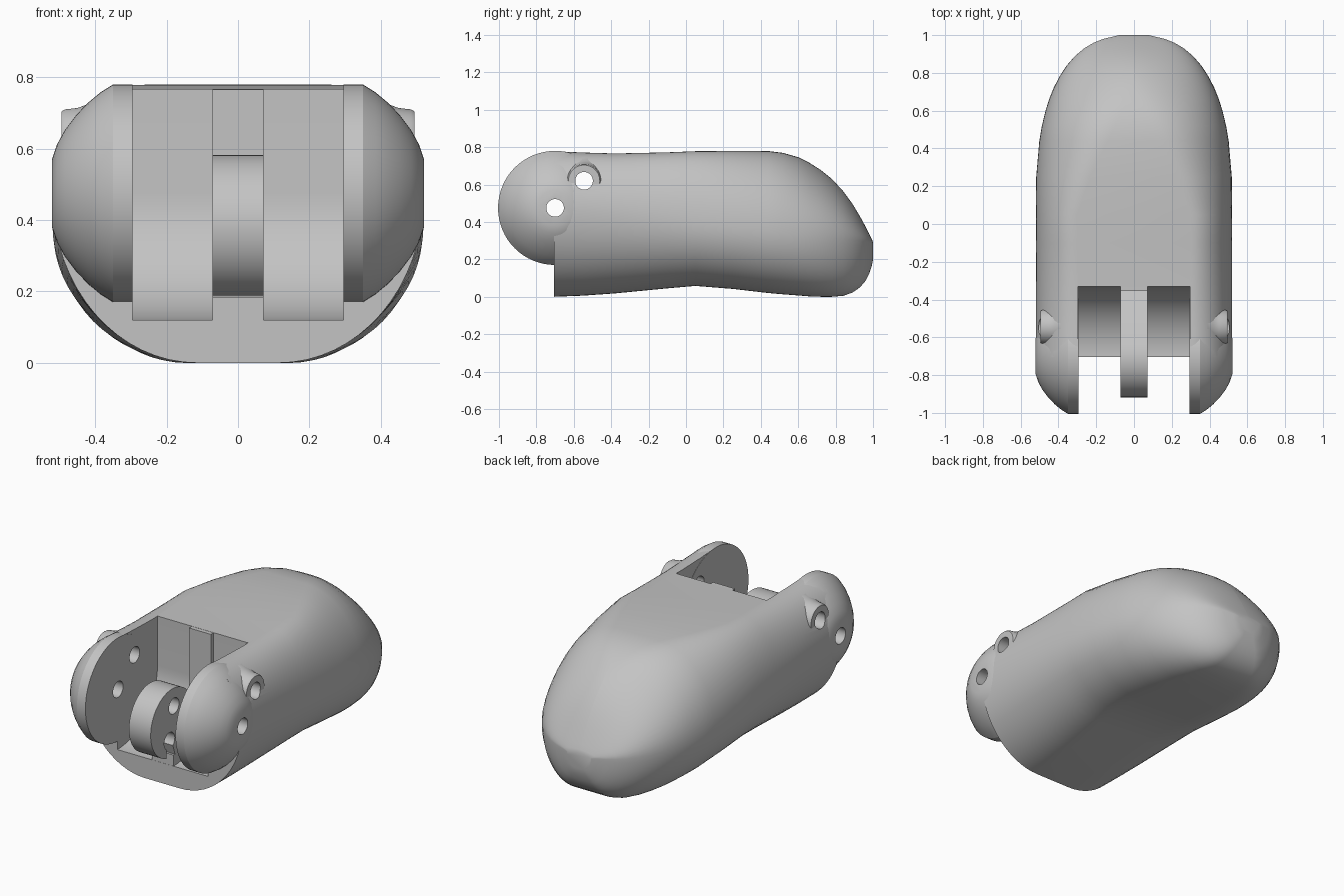
import bpy, bmesh, math

cube = bpy.data.objects.get("Cube")
if cube:
    bpy.data.objects.remove(cube, do_unlink=True)

GREY = (0.55, 0.55, 0.55, 1)
mat = bpy.data.materials.new("plain grey")
mat.use_nodes = True
mat.diffuse_color = GREY
mat.node_tree.nodes["Principled BSDF"].inputs["Base Color"].default_value = GREY


def loft(name, rings):
    """Skin equal-length rings of points and cap both ends."""
    bm = bmesh.new()
    loops = [[bm.verts.new(p) for p in ring] for ring in rings]
    n = len(loops[0])
    for a, b in zip(loops, loops[1:]):
        for i in range(n):
            j = (i + 1) % n
            bm.faces.new((a[i], a[j], b[j], b[i]))
    bm.faces.new(loops[0])
    bm.faces.new(loops[-1])
    bmesh.ops.recalc_face_normals(bm, faces=bm.faces)
    mesh = bpy.data.meshes.new(name)
    bm.to_mesh(mesh)
    bm.free()
    mesh.materials.append(mat)
    obj = bpy.data.objects.new(name, mesh)
    bpy.context.collection.objects.link(obj)
    return obj


def arc(cy, cz, ry, rz, start, end, steps):
    """Points (y, z) along an elliptical arc, angles in degrees."""
    angles = [math.radians(start + (end - start) * i / steps) for i in range(steps + 1)]
    return [(cy + ry * math.cos(a), cz + rz * math.sin(a)) for a in angles]


def prism(name, profile, half):
    return loft(name, [[(x, y, z) for y, z in profile] for x in (-half, half)])


def turned(name, side, cy, cz, steps):
    """Solid of revolution about the x direction from (x, radius) pairs."""
    return loft(name, [[(side * x, y, z) for y, z in arc(cy, cz, r, r, 0, 360, 64)[:-1]]
                       for x, r in steps])


def ramp(y, start, end):
    return min(1, max(0, (y - start) / (end - start)))


# Shell sections: y, height of widest line, top, bottom
STATIONS = [
    (-0.705, 0.47, 0.778, 0.0), (-0.55, 0.46, 0.771, 0.006), (-0.38, 0.445, 0.766, 0.018),
    (-0.1, 0.41, 0.772, 0.045), (0.05, 0.39, 0.778, 0.058), (0.25, 0.37, 0.78, 0.042),
    (0.44, 0.35, 0.779, 0.02), (0.52, 0.34, 0.769, 0.013), (0.6, 0.33, 0.746, 0.007),
    (0.66, 0.325, 0.716, 0.002), (0.72, 0.32, 0.678, 0.0), (0.78, 0.315, 0.63, 0.0),
    (0.84, 0.31, 0.565, 0.005), (0.89, 0.305, 0.497, 0.022), (0.93, 0.3, 0.43, 0.05),
    (0.96, 0.295, 0.375, 0.085), (0.98, 0.29, 0.336, 0.125), (0.993, 0.285, 0.31, 0.165),
    (1.0, 0.28, 0.292, 0.2)]


def section(y, mid, top, bottom):
    """Flat-topped section with elliptical shoulders and belly."""
    t = max(0, (y - 0.1) / 0.9)
    width = max(0.08, 0.52 * max(0, 1 - t ** 2.5) ** (1 / 2.5))
    flat_top = 0.58 * (1 - ramp(y, 0.1, 0.75))
    flat_belly = 0.22 + 0.13 * ramp(y, -0.7, 0.1)
    # The rear slopes down to a soft rim instead of a vertical side
    slope = 1 + 0.25 * ramp(y, 0.55, 0.95)
    halves = []
    for flat, height, power in ((flat_top, top - mid, slope), (flat_belly, bottom - mid, 1)):
        half = [(width * (flat + (1 - flat) * max(0, dx) ** power), y, mid + height * dz)
                for dx, dz in arc(0, 0, 1, 1, 0, 90, 16)]
        halves.append(half + [(-x, y, z) for x, y, z in reversed(half)])
    # The rim points are shared, so the belly leaves its ends out
    return halves[0] + halves[1][::-1][1:-1]


shell = loft("shell", [section(*s) for s in STATIONS])
parts = [shell]

# Domed hinge ears and the raised pin collars on their sides
HINGE, PIN = (-0.7, 0.475), (-0.545, 0.62)
for side, label in ((1, "left"), (-1, "right")):
    parts.append(turned(label + "_hinge_ear", side, *HINGE,
                        [(0.295, 0.305), (0.35, 0.305), (0.385, 0.283), (0.42, 0.254),
                         (0.455, 0.217), (0.485, 0.177), (0.507, 0.137), (0.521, 0.095)]))
    parts.append(turned(label + "_pin_collar", side, *PIN,
                        [(0.39, 0.125), (0.42, 0.105), (0.45, 0.094), (0.485, 0.09), (0.495, 0.084)]))

# Central tongue with a hooked notch, floor rib and back rib
tongue_profile = ([(-0.704, 0.03), (-0.3, 0.07), (-0.3, 0.766), (-0.355, 0.766),
                   (-0.355, 0.4), (-0.45, 0.435), (-0.53, 0.483)]
                  + arc(-0.718, 0.382, 0.2, 0.2, 50, 255, 32)
                  + arc(-0.742, 0.283, 0.05, 0.05, 240, -50, 16)
                  + [(-0.69, 0.185), (-0.704, 0.185)])
parts.append(prism("tongue", tongue_profile, 0.071))

# Cutters: rounded hinge slot and two cross holes
slot = prism("slot_cutter", arc(*HINGE, 0.37, 0.355, 180, 360, 40) + [(-0.33, 1.2), (-1.07, 1.2)], 0.296)
holes = [turned(name, 1, *place, [(-0.8, 0.047), (0.8, 0.047)])
         for name, place in (("hinge_hole_cutter", HINGE), ("pin_hole_cutter", PIN))]
cutters = [slot] + holes
for cutter in cutters:
    cutter.hide_render = True


def cut(obj, cutter):
    mod = obj.modifiers.new("cut", "BOOLEAN")
    mod.operation = "DIFFERENCE"
    mod.solver = "EXACT"
    mod.object = cutter
    bpy.context.view_layer.objects.active = obj
    bpy.ops.object.modifier_apply(modifier=mod.name)


cut(shell, slot)
for part in parts:
    for hole in holes:
        cut(part, hole)
for cutter in cutters:
    bpy.data.objects.remove(cutter, do_unlink=True)

# Smooth the rounded surfaces, keep the machined edges crisp
bpy.ops.object.select_all(action="DESELECT")
for part in parts:
    part.select_set(True)
bpy.context.view_layer.objects.active = shell
bpy.ops.object.shade_smooth_by_angle(angle=math.radians(32))
